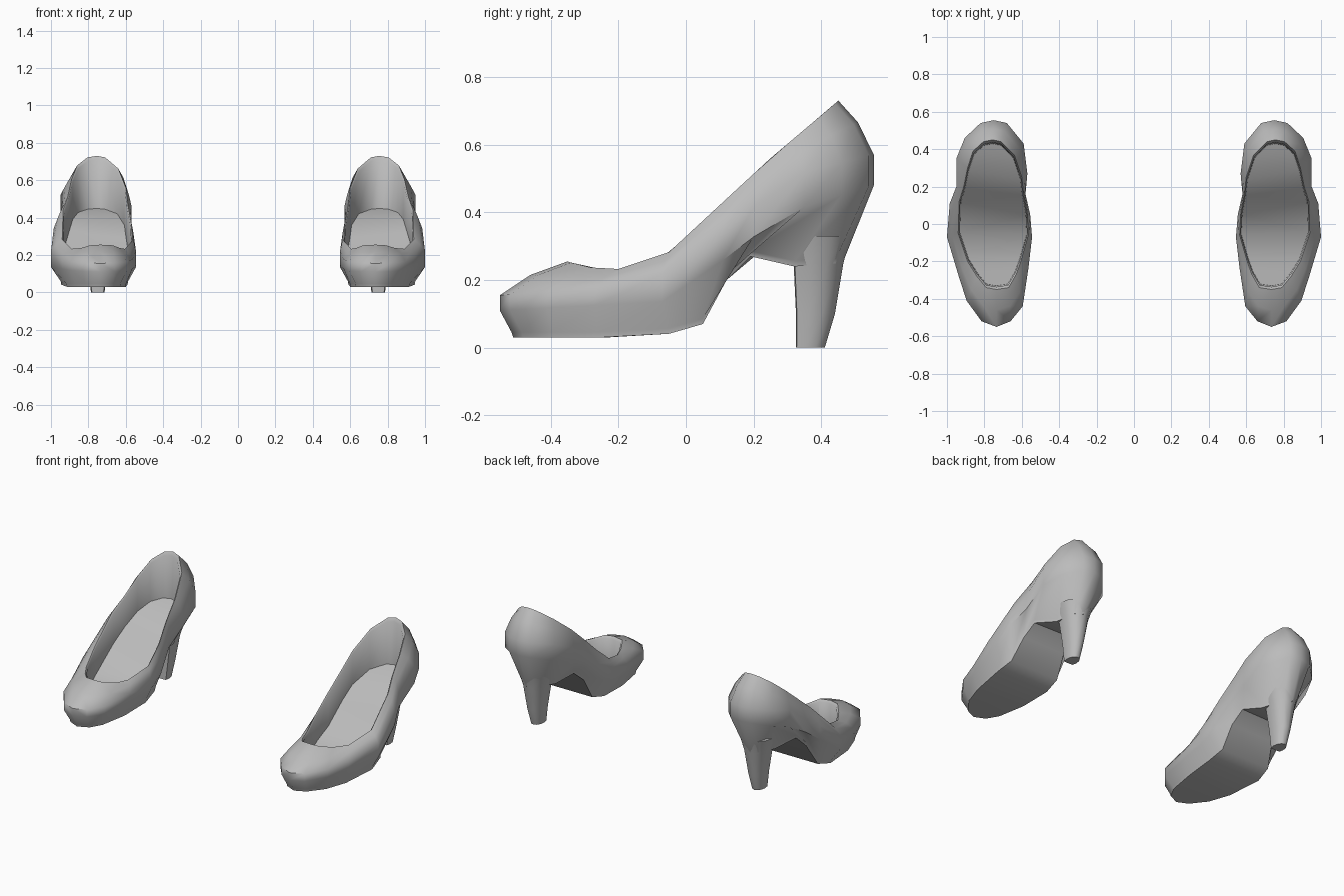
import bpy
import bmesh
import math

if "Cube" in bpy.data.objects:
    bpy.data.objects.remove(bpy.data.objects["Cube"])

grey = bpy.data.materials.new("shoe grey")
grey.use_nodes = True
grey.diffuse_color = (0.5, 0.5, 0.5, 1)
grey.node_tree.nodes["Principled BSDF"].inputs["Base Color"].default_value = (0.5, 0.5, 0.5, 1)

# Plan outlines, running from the toe tip round the outer side, heel and inner side
SOLE = [(.735, -.51), (.8, -.48), (.87, -.39), (.915, -.26), (.945, -.05),
        (.93, .05), (.9, .12), (.88, .19), (.83, .32), (.8, .44),
        (.755, .465), (.71, .44), (.66, .32), (.62, .2), (.61, .12),
        (.6, .05), (.59, -.05), (.6, -.24), (.63, -.41), (.67, -.48)]
BULGE = [(.735, -.55), (.815, -.52), (.895, -.41), (.94, -.27), (1, -.07),
         (.985, .11), (.95, .2), (.95, .35), (.905, .46), (.82, .54),
         (.75, .555), (.68, .54), (.59, .43), (.57, .27), (.58, .16),
         (.555, .05), (.545, -.07), (.565, -.24), (.595, -.44), (.66, -.52)]
RIM = [(.735, -.35), (.79, -.34), (.84, -.28), (.89, -.2), (.94, -.05),
       (.935, .12), (.91, .2), (.89, .3), (.86, .39), (.805, .44),
       (.755, .45), (.71, .44), (.64, .37), (.6, .25), (.59, .16),
       (.57, .05), (.565, -.06), (.605, -.2), (.63, -.27), (.67, -.34)]

# Side profiles: height along the length of the shoe
BOTTOM = [(-.55, .03), (-.2, .03), (0, .045), (.05, .07), (.1, .18), (.19, .27), (.32, .24), (.46, .25)]
LOW = [(-.55, .11), (0, .14), (.12, .27), (.3, .4), (.55, .48)]
HIGH = [(-.55, .155), (-.2, .18), (0, .24), (.15, .38), (.35, .52), (.55, .57)]
TOP = [(-.35, .255), (-.3, .238), (-.15, .23), (-.1, .25), (0, .315), (.12, .44), (.25, .56), (.38, .67), (.45, .73)]
INSOLE = [(-.4, .09), (-.1, .1), (.03, .15), (.18, .32), (.3, .4), (.46, .46)]


def height(profile, y):
    if y <= profile[0][0]:
        return profile[0][1]
    for (a, za), (b, zb) in zip(profile, profile[1:]):
        if y <= b:
            return za + (zb - za) * (y - a) / (b - a)
    return profile[-1][1]


def ring(outline, profile, lift=0.0):
    return [(x, y, height(profile, y) + lift) for x, y in outline]


def scaled(outline, k):
    cx, cy = .755, .04
    return [(cx + (x - cx) * k, cy + (y - cy) * k) for x, y in outline]


def blend(a, b, t, tz):
    return [(p[0] + (q[0] - p[0]) * t, p[1] + (q[1] - p[1]) * t,
             p[2] + (q[2] - p[2]) * tz) for p, q in zip(a, b)]


def loft(name, rings, side):
    """Skin a stack of rings and close both ends with strips."""
    bm = bmesh.new()
    rows = [[bm.verts.new((x * side, y, z)) for x, y, z in r] for r in rings]
    n = len(rows[0])
    for a, b in zip(rows, rows[1:]):
        for i in range(n):
            j = (i + 1) % n
            bm.faces.new((a[i], a[j], b[j], b[i]))
    for row in (rows[0], rows[-1]):
        for i in range(n // 2):
            strip = [row[i], row[i + 1], row[n - 1 - i], row[(n - i) % n]]
            bm.faces.new(list(dict.fromkeys(strip)))
    bmesh.ops.recalc_face_normals(bm, faces=bm.faces)
    mesh = bpy.data.meshes.new(name)
    bm.to_mesh(mesh)
    bm.free()
    mesh.materials.append(grey)
    obj = bpy.data.objects.new(name, mesh)
    bpy.context.collection.objects.link(obj)
    bpy.ops.object.select_all(action="DESELECT")
    obj.select_set(True)
    bpy.context.view_layer.objects.active = obj
    bpy.ops.object.shade_smooth_by_angle(angle=math.radians(50))


def heel_ring(z, front, back, half_width):
    """Rounded at the back, flat across the front."""
    pts = []
    for i in range(12):
        a = math.tau * i / 12
        s = -math.cos(a)
        y = front + (back - front) * max(0, .35 + .65 * s)
        pts.append((.75 + half_width * math.sin(a), y, z))
    return pts


for label, side in (("left", 1), ("right", -1)):
    # Upper, sole and lining in one continuous skin
    upper = ring(BULGE, HIGH)
    rim = ring(RIM, TOP)
    lining = ring(scaled(RIM, .965), TOP, -.008)
    insole = ring(scaled(RIM, .95), INSOLE)
    loft("shoe_body_" + label, [
        ring(SOLE, BOTTOM),
        ring(scaled(SOLE, 1.01), BOTTOM, .016),
        ring(BULGE, LOW),
        upper,
        blend(upper, rim, .45, .6),
        rim,
        lining,
        insole], side)

    # Tapered heel
    loft("heel_" + label, [
        heel_ring(0, .325, .41, .036),
        heel_ring(.1, .325, .44, .05),
        heel_ring(.25, .318, .465, .075),
        heel_ring(.33, .318, .485, .1)], side)
